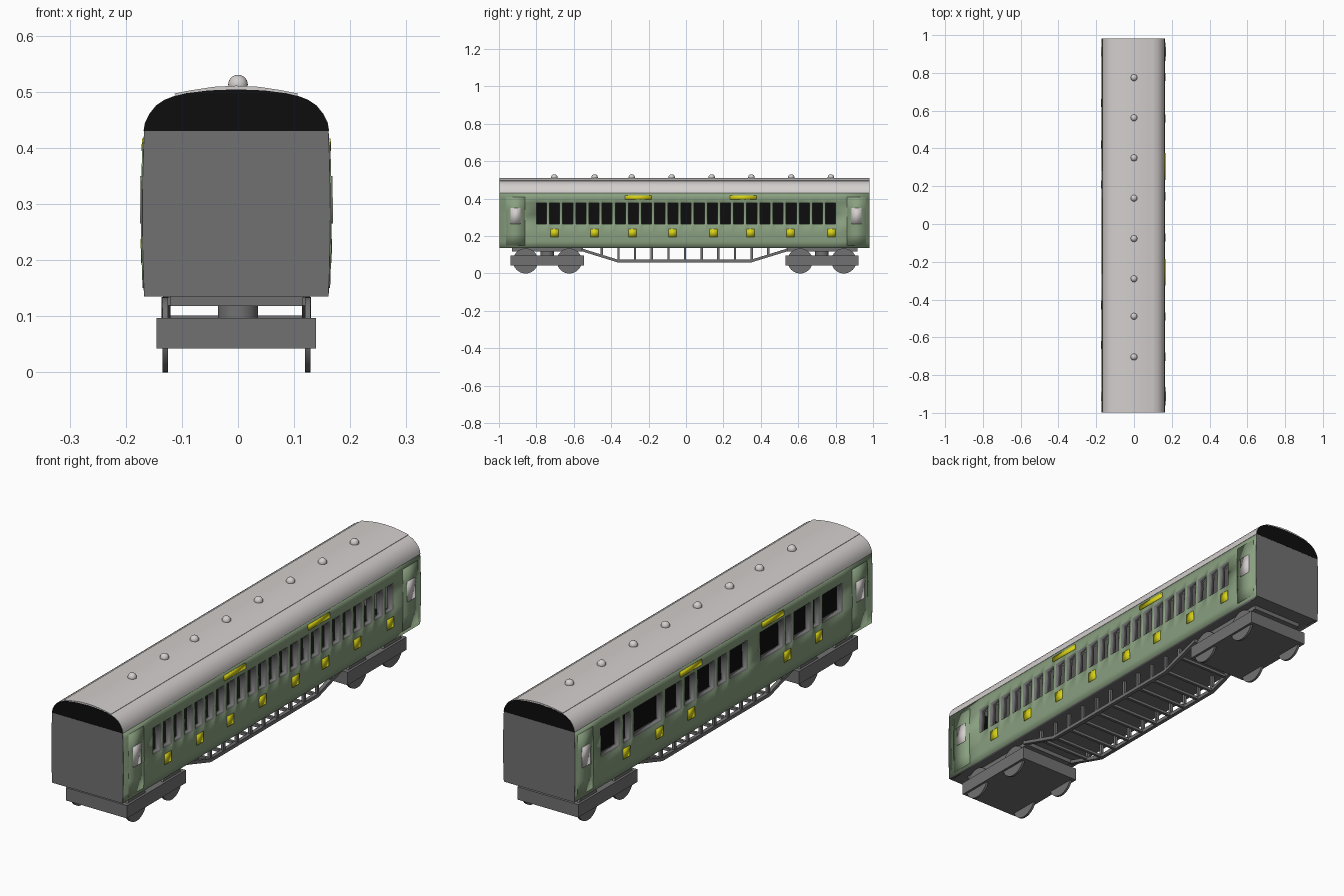
import bpy, bmesh, math
from mathutils import Vector, Matrix

if "Cube" in bpy.data.objects:
    bpy.data.objects.remove(bpy.data.objects["Cube"])

X0 = -0.003                 # centre line of the coach
Y0, Y1 = -0.997, 0.981      # body ends


def material(name, r, g, b):
    m = bpy.data.materials.new(name)
    m.diffuse_color = (r, g, b, 1)
    m.use_nodes = True
    m.node_tree.nodes["Principled BSDF"].inputs["Base Color"].default_value = m.diffuse_color
    return m


GREEN = material("sage green", 0.25, 0.35, 0.215)
GREY = material("mid grey", 0.165, 0.165, 0.165)
LIGHT = material("light grey", 0.65, 0.62, 0.61)
BLACK = material("black", 0.004, 0.004, 0.004)
YELLOW = material("yellow", 0.68, 0.64, 0.008)


def finish(name, bm, *mats):
    me = bpy.data.meshes.new(name)
    bm.to_mesh(me)
    bm.free()
    ob = bpy.data.objects.new(name, me)
    bpy.context.collection.objects.link(ob)
    for m in mats:
        me.materials.append(m)
    return ob


def box(name, x, y, z, mat):
    bm = bmesh.new()
    bmesh.ops.create_cube(bm, size=1)
    for v in bm.verts:
        v.co = [a + (c + 0.5) * (b - a) for c, (a, b) in zip(v.co, (x, y, z))]
    return finish(name, bm, mat)


def cylinder(name, centre, r, depth, axis, mat, segs=40):
    bm = bmesh.new()
    rot = Matrix.Rotation(math.pi / 2, 4, 'Y') if axis == 'X' else Matrix()
    bmesh.ops.create_cone(bm, cap_ends=True, segments=segs, radius1=r, radius2=r,
                          depth=depth, matrix=Matrix.Translation(centre) @ rot)
    return finish(name, bm, mat)


def prism(name, pts, y0, y1, mat):
    """Closed outline in x/z pushed along y."""
    bm = bmesh.new()
    f = bm.faces.new([bm.verts.new((x, y0, z)) for x, z in pts])
    ext = bmesh.ops.extrude_face_region(bm, geom=[f])['geom']
    bmesh.ops.translate(bm, vec=(0, y1 - y0, 0),
                        verts=[v for v in ext if isinstance(v, bmesh.types.BMVert)])
    bmesh.ops.recalc_face_normals(bm, faces=bm.faces)
    return finish(name, bm, mat)


def side_x(z):
    """Half width of the bulging body side."""
    return 0.168 - 0.0035 * ((z - 0.283) / 0.148) ** 2


def side_sheet(name, side, ys, zs, mats, thick, lift=0.0, hole=None):
    """Curved sheet following the body side, with optional openings."""
    bm = bmesh.new()
    grid = [[bm.verts.new((X0 + side * (side_x(z) + lift), y, z)) for z in zs] for y in ys]
    for i in range(len(ys) - 1):
        for j in range(len(zs) - 1):
            if hole and hole((ys[i] + ys[i + 1]) / 2, (zs[j] + zs[j + 1]) / 2):
                continue
            q = [grid[i][j], grid[i + 1][j], grid[i + 1][j + 1], grid[i][j + 1]]
            bm.faces.new(q if side > 0 else q[::-1])
    loose = [v for v in bm.verts if not v.link_faces]
    bmesh.ops.delete(bm, geom=loose, context='VERTS')
    ob = finish(name, bm, *mats)
    s = ob.modifiers.new("thickness", 'SOLIDIFY')
    s.thickness, s.offset = thick, -1
    if len(mats) > 1:
        s.material_offset, s.material_offset_rim = 1, 2
    return ob


# side walls with window openings
right_windows = [(-0.80 + i * 0.0703, -0.746 + i * 0.0703) for i in range(23)]
left_windows = [(0.68, 0.81), (0.61, 0.66), (0.40, 0.59), (0.27, 0.38), (0.18, 0.25),
                (0.05, 0.165), (-0.03, 0.03), (-0.17, -0.05), (-0.41, -0.25),
                (-0.46, -0.42), (-0.59, -0.475), (-0.65, -0.605), (-0.80, -0.665)]
for label, side, wins, zlo, zhi in (("right", 1, right_windows, 0.265, 0.377),
                                    ("left", -1, left_windows, 0.26, 0.38)):
    ys = sorted([Y0, Y1] + [y for w in wins for y in w])
    zs = [0.135, 0.17, 0.21, zlo, 0.32, zhi, 0.405, 0.43]
    side_sheet(label + "_wall", side, ys, zs, (GREEN, BLACK, GREY), 0.03,
               hole=lambda y, z: zlo < z < zhi and any(a < y < b for a, b in wins))
    # doors with pale windows
    for n, yc in enumerate((-0.912, 0.912)):
        side_sheet(f"{label}_door_{n}", side, [yc - 0.05, yc + 0.05],
                   [0.15, 0.21, 0.27, 0.34, 0.41], (GREEN,), 0.005, 0.002)
        side_sheet(f"{label}_door_window_{n}", side, [yc - 0.026, yc + 0.026],
                   [0.265, 0.31, 0.35], (LIGHT,), 0.005, 0.004)
    # yellow plates under and over the windows
    if side > 0:
        squares = (-0.703, -0.489, -0.286, -0.072, 0.147, 0.345, 0.559, 0.778)
        boards = (-0.255, 0.305)
    else:
        squares = (0.64, 0.42, 0.21, -0.43, -0.64)
        boards = (0.21, -0.335)
    for n, y in enumerate(squares):
        side_sheet(f"{label}_plate_{n}", side, [y - 0.0215, y + 0.0215],
                   [0.195, 0.238], (YELLOW,), 0.006, 0.003)
    for n, y in enumerate(boards):
        side_sheet(f"{label}_board_{n}", side, [y - 0.071, y + 0.071],
                   [0.395, 0.417], (YELLOW,), 0.006, 0.003)

# dark panes behind the left openings, floor and its dark covering
box("left_inner_pane", (-0.134, -0.130), (Y0 + 0.02, Y1 - 0.02), (0.15, 0.425), BLACK)
box("floor", (X0 - 0.163, X0 + 0.163), (Y0 + 0.002, Y1 - 0.002), (0.1355, 0.147), GREY)
box("floor_cover", (X0 - 0.135, X0 + 0.135), (Y0 + 0.01, Y1 - 0.01), (0.147, 0.15), BLACK)

# end walls
zs = [0.1352, 0.18, 0.23, 0.283, 0.34, 0.39, 0.4298]
end = [(X0 + side_x(z) - 0.0005, z) for z in zs]
end += [(X0 - side_x(z) + 0.0005, z) for z in reversed(zs)]

# roof outline, shell, raised centre panel
half = [(0.05, 0.503), (0.09, 0.498), (0.11, 0.493), (0.128, 0.486), (0.143, 0.476),
        (0.155, 0.461), (0.163, 0.445), (0.1655, 0.43)]
arch = [(-x, z) for x, z in reversed(half)] + [(0, 0.505)] + half
panel = [(0.04, 0.509), (0.08, 0.503), (0.11, 0.497)]
panel = [(-x, z) for x, z in reversed(panel)] + [(0, 0.511)] + panel


def shell(name, pts, thick, mat):
    inner = [(x * (1 - thick / 0.17), z - (thick if z > 0.435 else 0)) for x, z in pts]
    return prism(name, [(X0 + x, z) for x, z in pts + inner[::-1]], Y0, Y1, mat)


shell("roof", arch, 0.005, LIGHT)
shell("roof_centre_panel", panel, 0.008, LIGHT)
for label, ya, yb in (("front", Y0 - 0.001, Y0 + 0.012), ("back", Y1 - 0.012, Y1 + 0.001)):
    prism(label + "_end_wall", end, ya, yb, GREY)
    prism(label + "_gable", [(X0 + x * 0.997, z - 0.0005 * (z > 0.435)) for x, z in arch],
          ya, yb, BLACK)

# roof ventilators
for n, y in enumerate((-0.704, -0.489, -0.29, -0.077, 0.137, 0.35, 0.562, 0.775)):
    bm = bmesh.new()
    bmesh.ops.create_uvsphere(bm, u_segments=20, v_segments=12, radius=0.0175,
                              matrix=Matrix.Translation((0, y, 0.513)))
    finish(f"ventilator_{n}", bm, LIGHT)

# bogies: frame, pivot, mounting slab and wheels
for label, yc in (("front", -0.741), ("back", 0.727)):
    box(label + "_bogie_frame", (X0 - 0.142, X0 + 0.142), (yc - 0.196, yc + 0.196),
        (0.043, 0.097), GREY)
    box(label + "_bogie_mount", (X0 - 0.118, X0 + 0.118), (yc - 0.19, yc + 0.19),
        (0.118, 0.136), GREY)
    cylinder(label + "_pivot", (0, yc, 0.108), 0.036, 0.026, 'Z', GREY)
    for k, dy in enumerate((-0.117, 0.117)):
        for side in (-1, 1):
            cylinder(f"{label}_wheel_{k}_{'right' if side > 0 else 'left'}",
                     (X0 + side * 0.127, yc + dy, 0.067), 0.067, 0.01, 'X', GREY)

# truss rods below the middle, with posts and cross bars
path = [(-0.56, 0.127), (-0.366, 0.067), (0.35, 0.067), (0.545, 0.127)]
t = 0.0075
for side in (-1, 1):
    label = "right" if side > 0 else "left"
    xc = X0 + side * 0.125
    bm = bmesh.new()
    outline = [(y, z + t) for y, z in path] + [(y, z - t) for y, z in reversed(path)]
    f = bm.faces.new([bm.verts.new((xc - 0.008, y, z)) for y, z in outline])
    ext = bmesh.ops.extrude_face_region(bm, geom=[f])['geom']
    bmesh.ops.translate(bm, vec=(0.016, 0, 0),
                        verts=[v for v in ext if isinstance(v, bmesh.types.BMVert)])
    bmesh.ops.recalc_face_normals(bm, faces=bm.faces)
    finish(label + "_truss_rod", bm, GREY)
    for n in range(11):
        y = -0.45 + n * 0.089
        box(f"{label}_truss_post_{n}", (xc - 0.006, xc + 0.006), (y - 0.006, y + 0.006),
            (0.065 if -0.38 < y < 0.37 else 0.095, 0.136), GREY)
for n in range(11):
    y = -0.45 + n * 0.089
    z = 0.067 if -0.38 < y < 0.37 else 0.095
    box(f"truss_cross_bar_{n}", (X0 - 0.12, X0 + 0.12), (y - 0.006, y + 0.006),
        (z - 0.006, z + 0.006), GREY)

# smooth the rounded parts, keep edges sharp
bpy.ops.object.select_all(action='SELECT')
bpy.context.view_layer.objects.active = bpy.data.objects["roof"]
bpy.ops.object.shade_smooth_by_angle(angle=math.radians(30))
